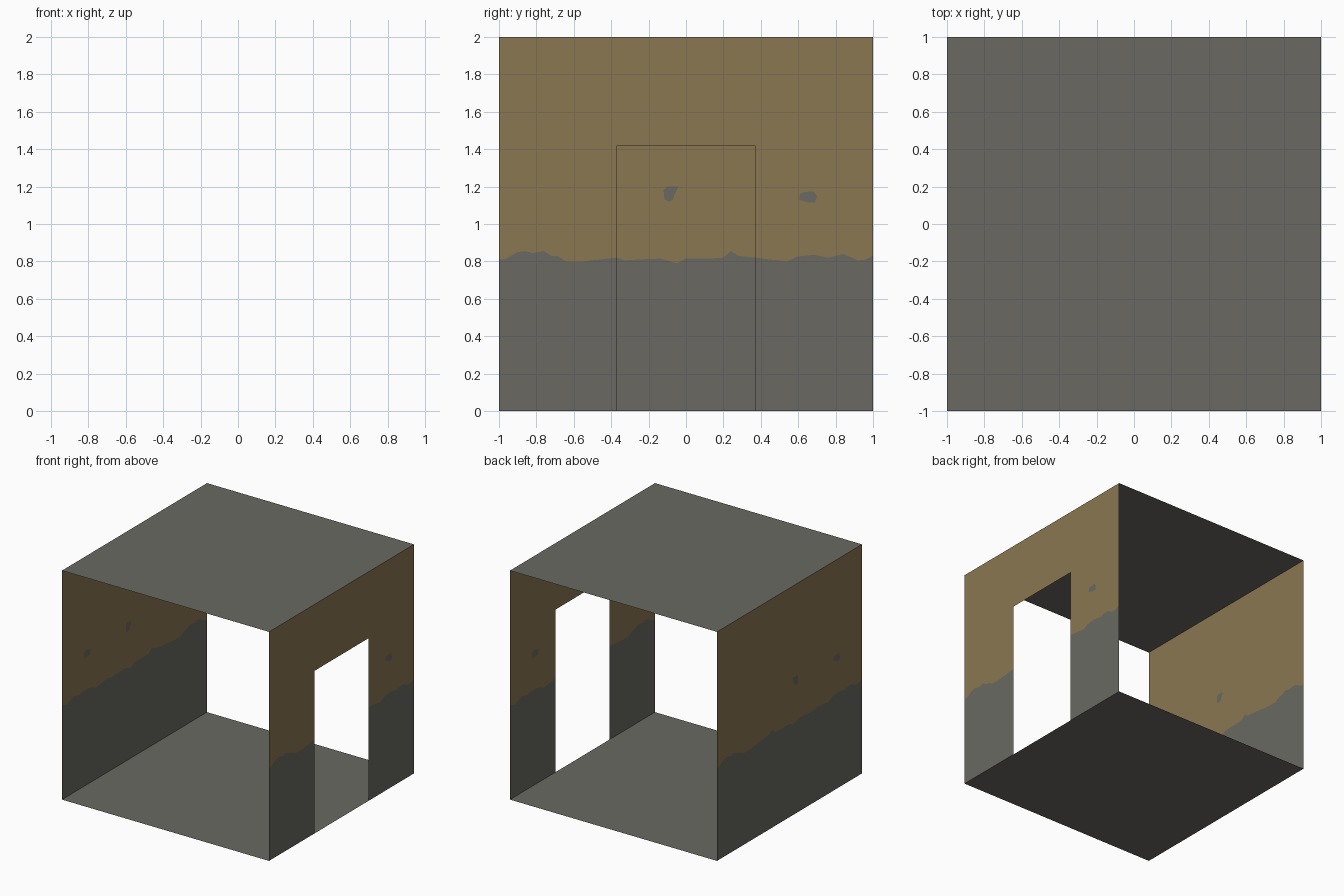
import bpy, bmesh

if "Cube" in bpy.data.objects:
    bpy.data.objects.remove(bpy.data.objects["Cube"])


def material(name, rgb):
    m = bpy.data.materials.new(name)
    m.diffuse_color = (*rgb, 1)
    m.use_nodes = True
    m.node_tree.nodes["Principled BSDF"].inputs["Base Color"].default_value = m.diffuse_color
    return m


GREY = material("concrete grey", (0.144, 0.141, 0.122))
TAN = material("tan paint", (0.255, 0.184, 0.084))

# Ragged paint line along a wall: (distance along wall, height)
PAINT_LINE = [
    (-1, .81), (-.97, .81), (-.9, .85), (-.86, .855), (-.82, .845), (-.76, .855),
    (-.72, .83), (-.69, .83), (-.64, .8), (-.55, .8), (-.42, .815), (-.37, .82),
    (-.28, .83), (-.24, .855), (-.2, .82), (-.12, .815), (0, .815), (.05, .79),
    (.1, .805), (.14, .815), (.26, .81), (.33, .805), (.37, .82), (.45, .81),
    (.54, .8), (.59, .825), (.68, .835), (.76, .82), (.84, .84), (.92, .805),
    (.96, .81), (1, .83)]
# Chips in the paint
CHIP_A = [(.12, 1.18), (.1, 1.2), (.04, 1.2), (.06, 1.16), (.07, 1.13),
          (.09, 1.12), (.115, 1.13)]
CHIP_B = [(.605, 1.13), (.61, 1.16), (.63, 1.17), (.68, 1.175), (.7, 1.15),
          (.69, 1.115), (.65, 1.115), (.62, 1.125)]
DOOR, DOOR_TOP = .37, 1.42


def finish(bm, name, mats):
    mesh = bpy.data.meshes.new(name)
    bm.to_mesh(mesh)
    bm.free()
    for m in mats:
        mesh.materials.append(m)
    ob = bpy.data.objects.new(name, mesh)
    bpy.context.collection.objects.link(ob)


def wall(name, side, door, chips):
    """Flat wall at x = side; the left wall is the right wall turned half round."""
    bm = bmesh.new()

    def vert(p):
        return bm.verts.new((side, p[0] * side, p[1]))

    def loop(vs):
        return [bm.edges.get((a, b)) or bm.edges.new((a, b))
                for a, b in zip(vs, vs[1:] + vs[:1])]

    line = [(vert(p), p[0]) for p in PAINT_LINE]
    if door:
        runs = [[v for v, s in line if s <= -DOOR], [v for v, s in line if s >= DOOR]]
        for v, s in line:
            if abs(s) < DOOR:
                bm.verts.remove(v)
        bounds = [(-1, -DOOR), (DOOR, 1)]
        middle = [vert((-DOOR, DOOR_TOP)), vert((DOOR, DOOR_TOP))]
        bottom = runs[0] + middle + runs[1]
    else:
        bottom = [v for v, s in line]
        runs, bounds = [bottom], [(-1, 1)]

    # painted upper part with holes for the chips
    edges = loop(bottom + [vert((1, 2)), vert((-1, 2))])
    rings = [[vert(p) for p in chip] for chip in chips]
    for ring in rings:
        edges += loop(ring)
    bmesh.ops.triangle_fill(bm, edges=edges, use_beauty=True, normal=(-side, 0, 0))
    for f in bm.faces:
        f.material_index = 1

    # bare chips
    for ring in rings:
        assert all(len(e.link_faces) == 1 for e in loop(ring))
        bm.faces.new(ring).material_index = 0

    # bare lower part
    for run, (a, b) in zip(runs, bounds):
        low = loop(run + [vert((b, 0)), vert((a, 0))])
        filled = bmesh.ops.triangle_fill(bm, edges=low, use_beauty=True,
                                         normal=(-side, 0, 0))
        for f in filled["geom"]:
            if isinstance(f, bmesh.types.BMFace):
                f.material_index = 0

    # faces look into the corridor
    for f in bm.faces:
        f.normal_update()
        if f.normal.x * side > 0:
            f.normal_flip()
    finish(bm, name, [GREY, TAN])


def slab(name, z, up):
    bm = bmesh.new()
    vs = [bm.verts.new((x, y, z)) for x, y in ((-1, -1), (1, -1), (1, 1), (-1, 1))]
    bm.faces.new(vs if up else vs[::-1])
    finish(bm, name, [GREY])


slab("floor", 0, True)
slab("ceiling", 2, False)
wall("right_wall_with_doorway", 1, True, [CHIP_B])
wall("left_wall", -1, False, [CHIP_A, CHIP_B])
